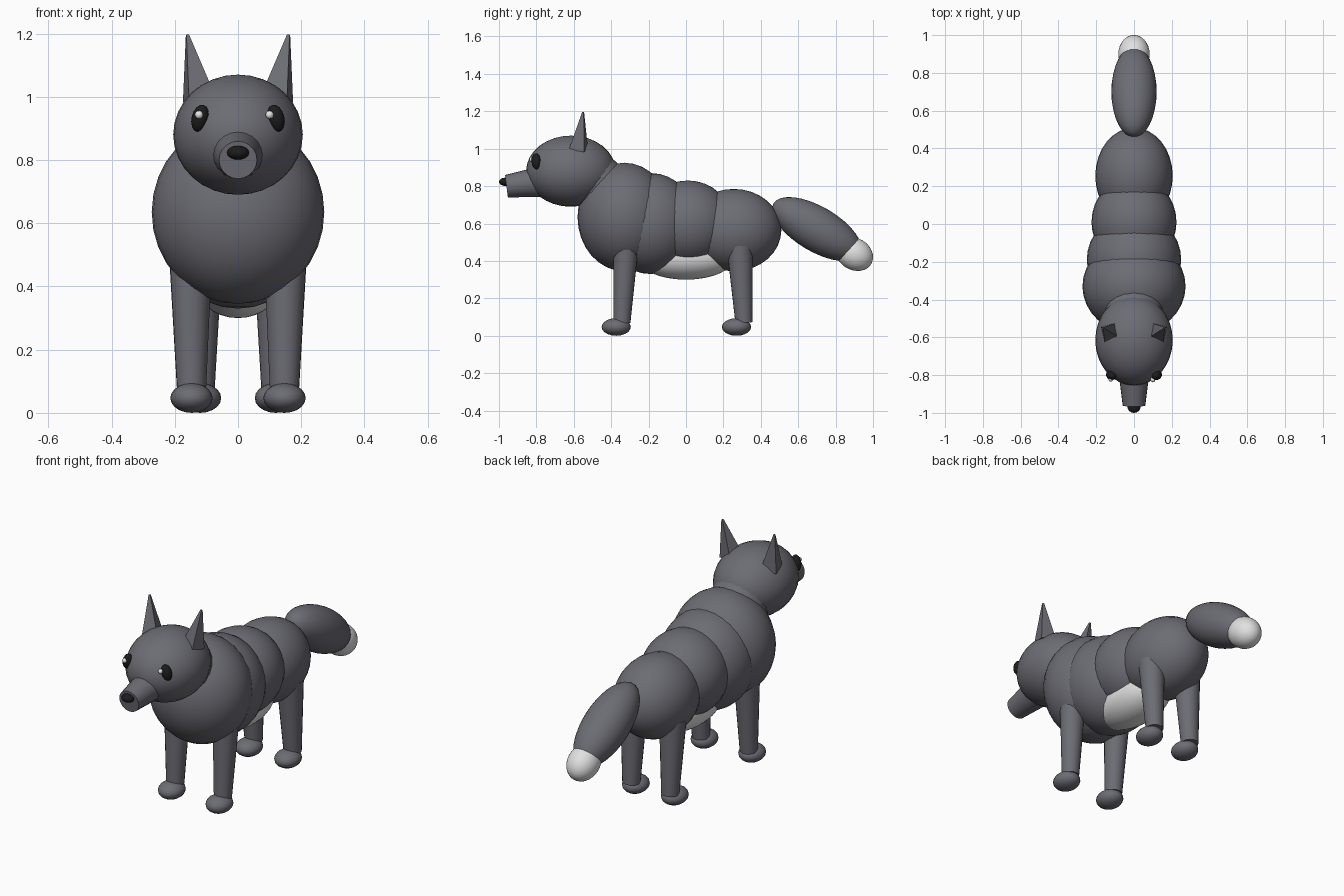
import bpy
from math import radians
from mathutils import Vector

old = bpy.data.objects.get("Cube")
if old:
    bpy.data.objects.remove(old, do_unlink=True)


def material(name, rgb):
    mat = bpy.data.materials.new(name)
    mat.use_nodes = True
    mat.diffuse_color = (*rgb, 1)
    mat.node_tree.nodes["Principled BSDF"].inputs["Base Color"].default_value = (*rgb, 1)
    return mat


FUR = material("dark grey fur", (0.15, 0.15, 0.175))
PALE = material("pale fur", (0.75, 0.75, 0.76))
BLACK = material("black", (0.012, 0.012, 0.012))
WHITE = material("white", (0.95, 0.95, 0.95))


def finish(name, mat, smooth=True):
    obj = bpy.context.object
    obj.name = name
    obj.data.materials.append(mat)
    if smooth:
        bpy.ops.object.shade_smooth_by_angle(angle=radians(40))
    return obj


def ellipsoid(name, mat, center, radii, rotation=(0, 0, 0), segments=32):
    bpy.ops.mesh.primitive_uv_sphere_add(segments=segments, ring_count=segments // 2,
                                         location=center, rotation=rotation)
    bpy.context.object.scale = radii
    bpy.ops.object.transform_apply(location=False, rotation=True, scale=True)
    return finish(name, mat)


def taper(name, mat, start, end, r_start, r_end, sides=20, spin=0, smooth=True):
    """Frustum running from start to end, spun about its own axis."""
    a, b = Vector(start), Vector(end)
    bpy.ops.mesh.primitive_cone_add(vertices=sides, radius1=r_start, radius2=r_end,
                                    depth=(b - a).length, rotation=(0, 0, spin))
    bpy.ops.object.transform_apply(location=False, rotation=True, scale=False)
    obj = bpy.context.object
    obj.rotation_euler = Vector((0, 0, 1)).rotation_difference(b - a).to_euler()
    obj.location = (a + b) / 2
    return finish(name, mat, smooth)


# Overlapping body masses, front to back
ellipsoid("chest", FUR, (0, -0.33, 0.635), (0.273, 0.25, 0.29))
ellipsoid("ribs", FUR, (0, -0.19, 0.60), (0.25, 0.25, 0.27))
ellipsoid("waist", FUR, (0, 0.01, 0.60), (0.225, 0.24, 0.23))
ellipsoid("hips", FUR, (0, 0.255, 0.565), (0.205, 0.255, 0.22))
ellipsoid("belly", PALE, (0, 0, 0.42), (0.14, 0.26, 0.12))

# Head
taper("neck", FUR, (0, -0.33, 0.68), (0, -0.55, 0.88), 0.155, 0.155)
ellipsoid("head", FUR, (0, -0.615, 0.88), (0.205, 0.24, 0.19))
taper("muzzle", FUR, (0, -0.72, 0.83), (0, -0.96, 0.80), 0.09, 0.06)
ellipsoid("nose", BLACK, (0, -0.968, 0.823), (0.035, 0.032, 0.022), segments=16)

# Paired parts
for side, s in (("left", 1), ("right", -1)):
    ellipsoid(side + "_eye", BLACK, (s * 0.12, -0.80, 0.932), (0.027, 0.026, 0.044),
              (0, radians(-15 * s), radians(25 * s)), 16)
    taper(side + "_ear", FUR, (s * 0.124, -0.575, 0.995), (s * 0.16, -0.55, 1.196),
          0.06, 0.006, 4, s * radians(-59), smooth=False)
    for end, top, foot, paw_y, r in (
            ("front", (0.15, -0.32, 0.50), (0.147, -0.343, 0.07), -0.373, 0.068),
            ("hind", (0.12, 0.287, 0.48), (0.12, 0.31, 0.07), 0.27, 0.07)):
        taper(f"{end}_{side}_leg", FUR, (s * top[0], *top[1:]), (s * foot[0], *foot[1:]),
              r, 0.046)
        ellipsoid(f"{end}_{side}_paw", FUR, (s * foot[0], paw_y, 0.047),
                  (0.067, 0.078, 0.047), segments=20)

# Eye highlights sit on the same side of each eye
for side, x, y in (("left", 0.10, -0.825), ("right", -0.123, -0.822)):
    ellipsoid(side + "_eye_highlight", WHITE, (x, y, 0.943), (0.013, 0.013, 0.013),
              segments=12)

# Tail slopes down and back
slope = (radians(-30.5), 0, 0)
ellipsoid("tail", FUR, (0, 0.70, 0.57), (0.12, 0.27, 0.12), slope)
ellipsoid("tail_tip", PALE, (0, 0.90, 0.437), (0.083, 0.105, 0.085), slope)
